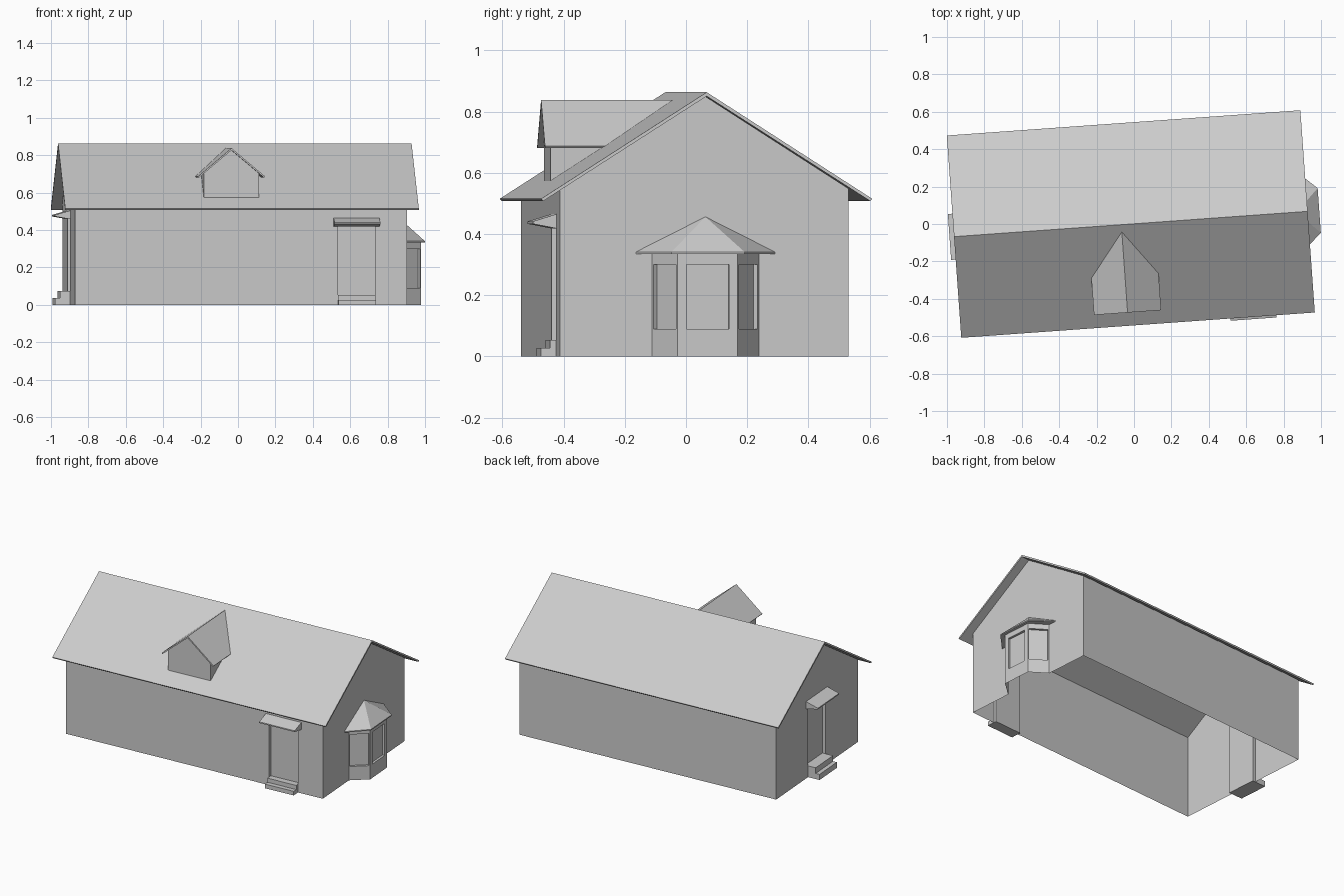
import bpy, bmesh, math
from mathutils import Matrix, Vector

if "Cube" in bpy.data.objects:
    bpy.data.objects.remove(bpy.data.objects["Cube"])

# The whole house is built square, then turned about four degrees
PLACE = Matrix.Translation((-0.017, 0.0, 0)) @ Matrix.Rotation(math.radians(4.09), 4, 'Z')
L, FRONT, BACK = 0.89, -0.477, 0.469      # wall half length, front and back faces
RIDGE, SLOPE = 0.863, 0.642


def finish(name, polys, fix_normals=True):
    bm = bmesh.new()
    for p in polys:
        bm.faces.new([bm.verts.new(c) for c in p])
    bmesh.ops.remove_doubles(bm, verts=bm.verts, dist=1e-5)
    if fix_normals:
        bmesh.ops.recalc_face_normals(bm, faces=bm.faces)
    me = bpy.data.meshes.new(name)
    bm.to_mesh(me)
    bm.free()
    ob = bpy.data.objects.new(name, me)
    bpy.context.collection.objects.link(ob)
    ob.matrix_world = PLACE
    return ob


def bridge(a, b, cap=True):
    n = len(a)
    polys = [(a[i], a[(i + 1) % n], b[(i + 1) % n], b[i]) for i in range(n)]
    return polys + [a, b] if cap else polys


def prism(name, profile, place, a, b):
    return finish(name, bridge([place(a, d, z) for d, z in profile],
                               [place(b, d, z) for d, z in profile]))


# Wall frames: a runs along the wall, d points outward
def on_front(a, d, z):
    return (0.618 + a, FRONT - d, z)


def on_left(a, d, z):
    return (-L - d, a, z)


def along(a, d, z):
    return (a, d, z)


def under(v):
    return RIDGE - 0.014 - SLOPE * abs(v)


# Walls: open-bottomed sheets with notches for doors and bay
DOOR, FRONT_TOP, SIDE_TOP = 0.1, 0.425, 0.465
BAY_W, BAY_TOP = 0.175, 0.335
fx0, fx1 = 0.618 - DOOR, 0.618 + DOOR


def gable(x, w, top):
    prof = [(FRONT, 0), (-w, 0), (-w, top), (w, top), (w, 0), (BACK, 0),
            (BACK, under(BACK)), (0, under(0)), (FRONT, under(FRONT))]
    return [(x, v, z) for v, z in prof]


front_wall = [(x, FRONT, z) for x, z in (
    (-L, 0), (fx0, 0), (fx0, FRONT_TOP), (fx1, FRONT_TOP), (fx1, 0), (L, 0),
    (L, under(FRONT)), (-L, under(FRONT)))]
back_wall = [(x, BACK, z) for x, z in (
    (L, 0), (-L, 0), (-L, under(BACK)), (L, under(BACK)))]
finish("walls", [front_wall, back_wall, gable(L, BAY_W, BAY_TOP), gable(-L, DOOR, SIDE_TOP)])

# Main roof slab
prism("main_roof", [(-0.542, 0.515), (0, RIDGE), (0.542, 0.515), (0.536, 0.507),
                    (0, RIDGE - 0.013), (-0.536, 0.507)], along, -0.9475, 0.9475)


# Entrances: recessed door, steps and wedge canopy
def entrance(name, place, top, rise, depths, canopy_depth):
    w, r = DOOR, -0.02
    opening = [(-w, 0), (-w, top), (w, top), (w, 0)]
    outer = [place(a, 0, z) for a, z in opening]
    inner = [place(a, r, z) for a, z in opening]
    sides = [(outer[i], outer[i + 1], inner[i + 1], inner[i]) for i in range(3)]
    panel = [place(a, r, z) for a, z in ((-w, 2 * rise), (w, 2 * rise), (w, top), (-w, top))]
    finish(name + "_door", sides + [panel])
    d1, d2 = depths
    prism(name + "_steps", [(r, 0), (d1, 0), (d1, rise), (d2, rise), (d2, 2 * rise), (r, 2 * rise)],
          place, -w, w)
    c = canopy_depth
    prism(name + "_canopy", [(0, top - 0.007), (c, top + 0.008), (c, top + 0.016), (0, top + 0.04)],
          place, -0.123, 0.123)


entrance("front", on_front, FRONT_TOP, 0.027, (0.05, 0.02), 0.077)
entrance("side", on_left, SIDE_TOP, 0.037, (0.08, 0.053), 0.082)

# Bay window: three faces, each with a recessed pane
plan = [(L, -BAY_W), (0.992, -0.098), (0.992, 0.098), (L, BAY_W)]
margins = [0.008, 0.028, 0.008]
bay = []
for (p, q), m in zip(zip(plan, plan[1:]), margins):
    p, q = Vector((*p, 0)), Vector((*q, 0))
    t = (q - p).normalized()
    inward = Vector((-t.y, t.x, 0)) * 0.015
    up = Vector((0, 0, 1))
    wall = [p, q, q + up * BAY_TOP, p + up * BAY_TOP]
    a, b = p + t * m, q - t * m
    hole = [a + up * 0.09, b + up * 0.09, b + up * 0.3, a + up * 0.3]
    pane = [c + inward for c in hole]
    bay += bridge(wall, hole, False) + bridge(hole, pane, False) + [pane]
finish("bay_window", bay)

# Bay roof: faceted half cone with a thin edge
eave = [(L, -0.228), (1.01, -0.12), (1.01, 0.12), (L, 0.228)]
low = [(x, y, 0.334) for x, y in eave]
high = [(x, y, 0.341) for x, y in eave]
apex = (L, 0, 0.456)
finish("bay_roof", bridge(low, high, False) + [low]
       + [(high[i], high[i + 1], apex) for i in range(3)] + [(high[3], high[0], apex)])

# Dormer: front gable, cheeks and a pitched roof cut along the main slope
DC, DW, DV = -0.051, 0.1475, -0.451
TOP, PITCH = 0.838, 0.84
side_z = TOP - 0.011 - PITCH * DW
face = [(DC + a, DV, z) for a, z in ((-DW, 0.568), (DW, 0.568), (DW, side_z),
                                     (0, TOP - 0.011), (-DW, side_z))]
cheeks = [[(DC + s * DW, v, z) for v, z in ((DV, 0.568), (DV, side_z), (-0.22, side_z))]
          for s in (-1, 1)]
finish("dormer_walls", [face] + cheeks)


def dormer_section(back):
    pts = []
    for a, drop in ((-0.18, 0), (0, 0), (0.18, 0), (0.175, 0.011), (0, 0.011), (-0.175, 0.011)):
        z = TOP - PITCH * abs(a) - drop
        pts.append((DC + a, (z - RIDGE) / SLOPE if back else -0.471, z))
    return pts


finish("dormer_roof", bridge(dormer_section(False), dormer_section(True)))
